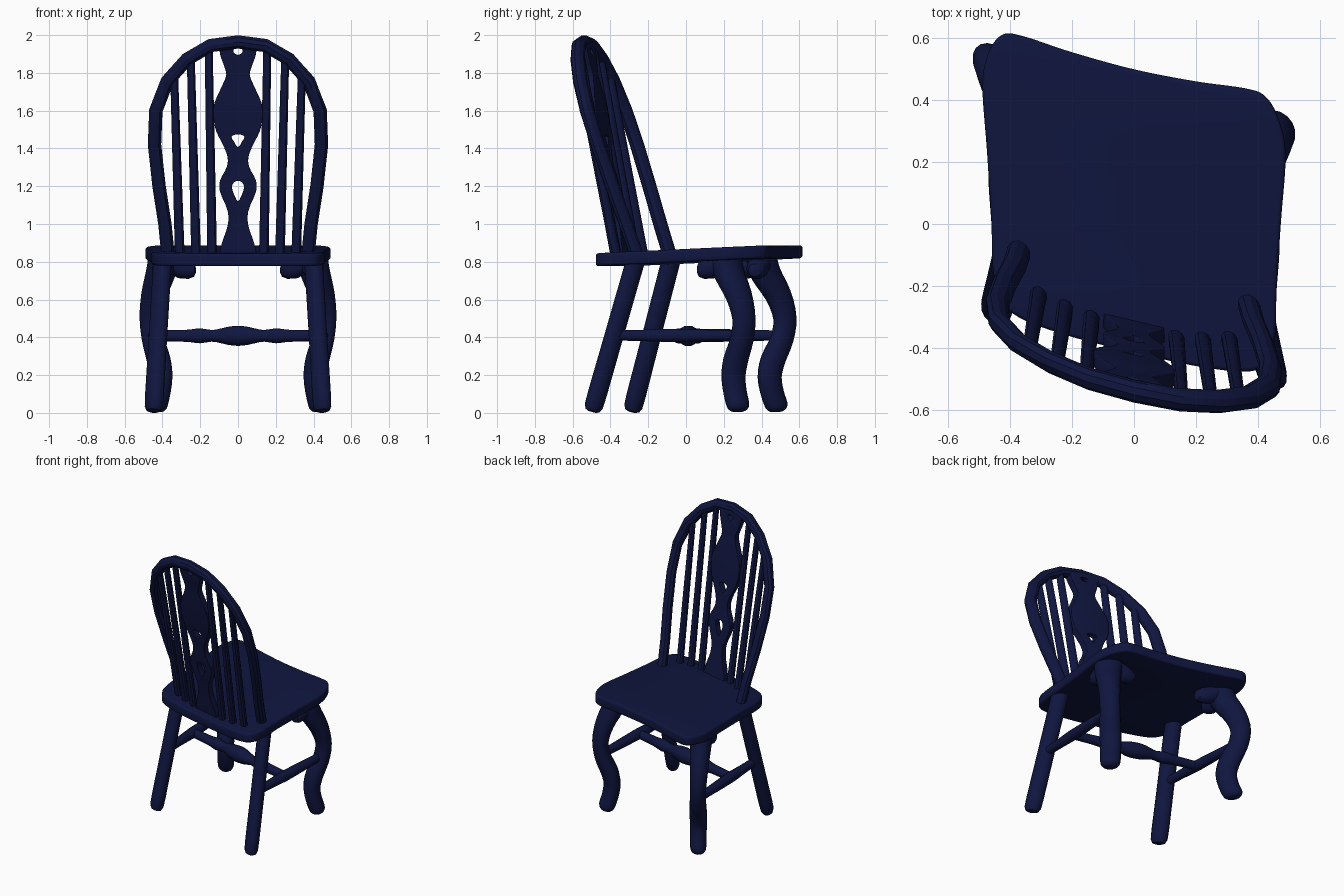
import bpy, bmesh, math
from mathutils import Vector

if "Cube" in bpy.data.objects:
    bpy.data.objects.remove(bpy.data.objects["Cube"])

SHEAR = 0.235   # the whole chair is skewed: y falls as x grows

navy = bpy.data.materials.new("navy_paint")
navy.diffuse_color = (0.005, 0.008, 0.05, 1)
navy.use_nodes = True
navy.node_tree.nodes["Principled BSDF"].inputs["Base Color"].default_value = navy.diffuse_color


def finish(name, mesh, angle=35):
    """Skew the mesh, colour it and shade it."""
    for v in mesh.vertices:
        v.co.y -= SHEAR * v.co.x
    mesh.materials.clear()
    mesh.materials.append(navy)
    ob = bpy.data.objects.new(name, mesh)
    bpy.context.collection.objects.link(ob)
    bpy.ops.object.select_all(action='DESELECT')
    ob.select_set(True)
    bpy.context.view_layer.objects.active = ob
    bpy.ops.object.shade_smooth_by_angle(angle=math.radians(angle))
    return ob


def spline(pts, n, closed=False):
    """Catmull-Rom resampling of points of any dimension."""
    out, m = [], len(pts)
    get = (lambda i: pts[i % m]) if closed else (lambda i: pts[max(0, min(m - 1, i))])
    for i in range(m if closed else m - 1):
        a, b, c, d = get(i - 1), get(i), get(i + 1), get(i + 2)
        for k in range(n):
            t = k / n
            out.append(tuple(0.5 * (2 * q + (r - p) * t + (2 * p - 5 * q + 4 * r - s) * t * t
                                    + (3 * q - p - 3 * r + s) * t ** 3)
                             for p, q, r, s in zip(a, b, c, d)))
    if not closed:
        out.append(tuple(pts[-1]))
    return out


def tube(name, pts, sides=12, ref=(0, 1, 0), angle=35):
    """Round bar through (x, y, z, radius) points."""
    bm = bmesh.new()
    rings = []
    P = [Vector(p[:3]) for p in pts]
    for i, p in enumerate(P):
        tan = (P[min(i + 1, len(P) - 1)] - P[max(i - 1, 0)]).normalized()
        a = tan.cross(Vector(ref)).normalized()
        b = tan.cross(a)
        r = pts[i][3]
        rings.append([bm.verts.new(p + r * (a * math.cos(w) + b * math.sin(w)))
                      for w in (2 * math.pi * (k + 0.5) / sides for k in range(sides))])
    for r0, r1 in zip(rings, rings[1:]):
        for k in range(sides):
            j = (k + 1) % sides
            bm.faces.new((r0[k], r0[j], r1[j], r1[k]))
    bm.faces.new(rings[0])
    bm.faces.new(rings[-1])
    bmesh.ops.recalc_face_normals(bm, faces=bm.faces)
    mesh = bpy.data.meshes.new(name)
    bm.to_mesh(mesh)
    bm.free()
    return finish(name, mesh, angle)


def plate(name, outlines, half, bevel, place):
    """Flat board from closed 2D outlines (later ones are holes)."""
    cu = bpy.data.curves.new(name + "_outline", 'CURVE')
    cu.dimensions, cu.fill_mode = '2D', 'BOTH'
    cu.extrude, cu.bevel_depth, cu.bevel_resolution = half - bevel, bevel, 2
    cu.offset = -bevel
    for pts in outlines:
        sp = cu.splines.new('POLY')
        sp.points.add(len(pts) - 1)
        for q, (x, y) in zip(sp.points, pts):
            q.co = (x, y, 0, 1)
        sp.use_cyclic_u = True
    tmp = bpy.data.objects.new(name + "_tmp", cu)
    bpy.context.collection.objects.link(tmp)
    dg = bpy.context.evaluated_depsgraph_get()
    mesh = bpy.data.meshes.new_from_object(tmp.evaluated_get(dg))
    bpy.data.objects.remove(tmp)
    for v in mesh.vertices:
        v.co = place(*v.co)
    bm = bmesh.new()
    bm.from_mesh(mesh)
    bmesh.ops.remove_doubles(bm, verts=bm.verts, dist=0.0004)
    bmesh.ops.recalc_face_normals(bm, faces=bm.faces)
    bm.to_mesh(mesh)
    bm.free()
    mesh.name = name
    return finish(name, mesh)


def mirrored(half):
    """Close a half outline whose first and last points lie on x = 0."""
    return half + [(-x, y) for x, y in half[-2:0:-1]]


# seat board, tilted slightly up towards the sitter's knees
seat = [(0, 0.5), (0.2, 0.508), (0.36, 0.523), (0.425, 0.512), (0.467, 0.45), (0.49, 0.34),
        (0.475, 0.12), (0.461, -0.1), (0.457, -0.24), (0.435, -0.335), (0.37, -0.39),
        (0.2, -0.412), (0, -0.415)]
plate("seat", [spline(mirrored(seat), 5, True)], 0.034, 0.014,
      lambda x, y, z: Vector((x, y, 0.829 + 0.046 * y + z)))


# back hoop
def hoop_y(z):
    return -0.175 - 0.325 * (z - 0.84)


hoop = [(0.37, 0.83), (0.387, 1.0), (0.418, 1.2), (0.442, 1.42), (0.435, 1.6),
        (0.375, 1.755), (0.27, 1.872), (0.145, 1.945), (0, 1.964)]
full = hoop + [(-x, z) for x, z in hoop[-2::-1]]
tube("back_hoop", [(x, hoop_y(z), z, 0.037) for x, z in full], 10, angle=25)

# splat with pierced holes
splat = [(0, 0.83), (0.092, 0.83), (0.085, 0.9), (0.055, 0.99), (0.055, 1.07), (0.095, 1.17),
         (0.095, 1.23), (0.06, 1.3), (0.055, 1.35), (0.075, 1.41), (0.115, 1.49), (0.13, 1.57),
         (0.125, 1.64), (0.085, 1.73), (0.062, 1.79), (0.075, 1.84), (0.095, 1.9),
         (0.09, 1.955), (0, 1.96)]
drop = [(0, 1.12), (0.018, 1.15), (0.033, 1.195), (0.02, 1.222), (0, 1.228)]
wedge = [(0, 1.405), (0.02, 1.435), (0.035, 1.463), (0, 1.475)]
notch = [(0, 1.895), (0.022, 1.907), (0.022, 1.925), (0, 1.93)]
plate("back_splat", [spline(mirrored(splat), 3, True)] +
      [spline(mirrored(h), 2, True) for h in (drop, wedge, notch)], 0.024, 0.003,
      lambda x, y, z: Vector((x, -0.335 - 0.175 * (y - 0.84) + z, y)))

for s, side in ((-1, "left"), (1, "right")):
    # spindles
    for i, (x0, y0, x1, z1) in enumerate([(0.137, -0.335, 0.155, 1.93),
                                          (0.222, -0.32, 0.25, 1.88),
                                          (0.308, -0.298, 0.338, 1.79)]):
        tube(f"{side}_spindle_{i + 1}", [(s * x0, y0, 0.83, 0.027),
                                         (s * x1, hoop_y(z1), z1, 0.022)], 10)

    # straight splayed back leg
    def on_leg(z):
        t = 1 - z / 0.8
        return s * (0.4 + 0.048 * t), -0.175 - 0.218 * t, z
    tube(f"{side}_back_leg", [(*on_leg(z), r) for z, r in
                              ((0.005, 0.02), (0.012, 0.038), (0.035, 0.049), (0.1, 0.051),
                               (0.45, 0.05), (0.82, 0.05))], 14)

    # cabriole front leg
    leg = [(0.39, 0.30, 0.83, 0.085), (0.41, 0.325, 0.74, 0.079), (0.446, 0.385, 0.62, 0.068),
           (0.462, 0.415, 0.5, 0.06), (0.45, 0.402, 0.39, 0.06), (0.42, 0.362, 0.28, 0.064),
           (0.408, 0.347, 0.19, 0.062), (0.418, 0.36, 0.1, 0.06), (0.432, 0.378, 0.04, 0.058),
           (0.436, 0.383, 0.015, 0.044), (0.437, 0.384, 0.006, 0.02)]
    tube(f"{side}_front_leg", spline([(s * x, y, z, r) for x, y, z, r in leg], 3), 16)

    # scrolled ears under the seat, one inward and one backward
    steps = ((0, 0.8, 0.06), (0.06, 0.79, 0.06), (0.1, 0.765, 0.058), (0.14, 0.757, 0.05),
             (0.165, 0.755, 0.035), (0.172, 0.755, 0.012))
    tube(f"{side}_ear_inward", [(s * (0.395 - d), 0.31, z, r) for d, z, r in steps], 12)
    tube(f"{side}_ear_backward", [(s * 0.395, 0.325 - d, z, r) for d, z, r in steps], 12,
         ref=(0, 0, 1))

    # side stretcher
    bx, by, _ = on_leg(0.41)
    prof = ((0, 0.028), (0.2, 0.03), (0.42, 0.036), (0.6, 0.034), (0.8, 0.03), (1, 0.027))
    tube(f"{side}_stretcher", [(bx + (s * 0.45 - bx) * t, by + (0.4 - by) * t, 0.41, r)
                               for t, r in prof], 12, ref=(0, 0, 1))

# turned cross stretcher
half = [(0, 0.055), (0.05, 0.05), (0.1, 0.038), (0.14, 0.032), (0.2, 0.041), (0.25, 0.035),
        (0.3, 0.032), (0.43, 0.03)]
prof = [(-x, r) for x, r in half[:0:-1]] + half
tube("cross_stretcher", [(x, 0.012, 0.408, r) for x, r in spline(prof, 2)], 12)
